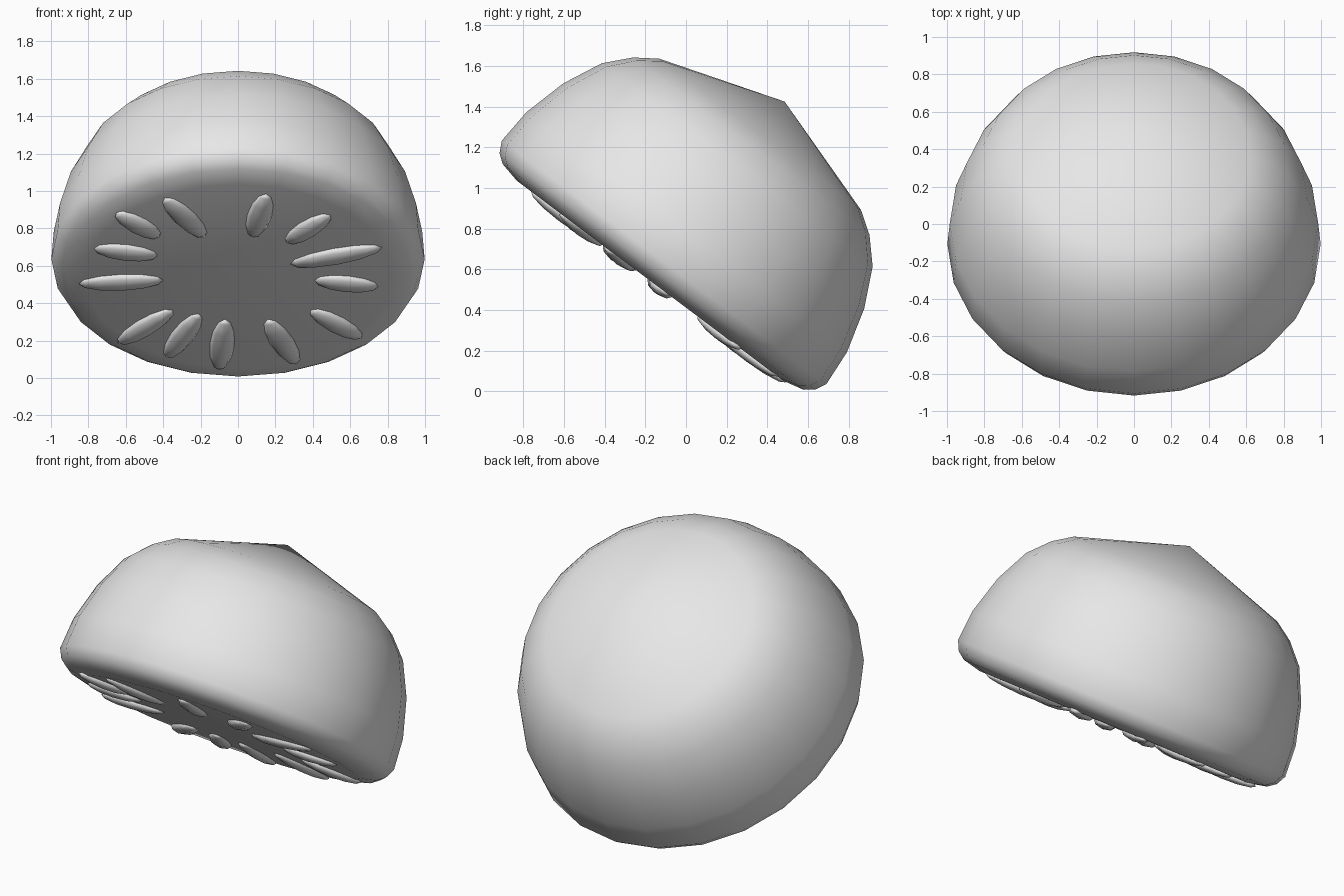
import bpy, bmesh, math
from mathutils import Matrix, Vector

if "Cube" in bpy.data.objects:
    bpy.data.objects.remove(bpy.data.objects["Cube"])

SIDES = 24
FACE = 0.33          # height of the cut face along the fruit's own axis
TILT = Matrix.Translation((0, -0.374, 0.28)) @ Matrix.Rotation(-math.radians(36.87), 4, 'X')

grey = bpy.data.materials.new("light grey")
grey.diffuse_color = (0.8, 0.8, 0.8, 1)
grey.use_nodes = True
grey.node_tree.nodes["Principled BSDF"].inputs["Base Color"].default_value = grey.diffuse_color


def add_object(name, bm):
    bmesh.ops.recalc_face_normals(bm, faces=bm.faces[:])
    for f in bm.faces:
        f.smooth = True
    me = bpy.data.meshes.new(name)
    bm.to_mesh(me)
    bm.free()
    me.materials.append(grey)
    ob = bpy.data.objects.new(name, me)
    bpy.context.collection.objects.link(ob)
    ob.matrix_world = TILT
    return ob


# Half fruit: profile (radius, height) spun around its tilted axis
profile = [(0, FACE), (0.82, FACE), (0.925, 0.354), (0.97, 0.388), (0.998, 0.444),
           (0.985, 0.628), (0.925, 0.85), (0.833, 1.043), (0.727, 1.158),
           (0.62, 1.231), (0, 1.432)]
bm = bmesh.new()
rings = []
for r, h in profile:
    if r == 0:
        rings.append([bm.verts.new((0, 0, h))] * SIDES)
    else:
        rings.append([bm.verts.new((r * math.sin(a), r * math.cos(a), h))
                      for a in (2 * math.pi * i / SIDES for i in range(SIDES))])
for lo, hi in zip(rings, rings[1:]):
    for i in range(SIDES):
        j = (i + 1) % SIDES
        quad = [lo[i], lo[j], hi[j], hi[i]]
        bm.faces.new(list(dict.fromkeys(quad)))
add_object("fruit_half", bm)

# Seeds: outer and inner tips as seen from the front (x, z)
seeds = [(-.65, .87, -.42, .74), (-.39, .95, -.18, .74), (.15, .97, .08, .74),
         (.49, .86, .26, .71), (.77, .685, .28, .595), (.75, .475, .41, .51),
         (.66, .20, .39, .35), (.31, .06, .16, .30), (-.10, .03, -.07, .30),
         (-.38, .095, -.21, .33), (-.64, .17, -.35, .35), (-.85, .49, -.40, .51),
         (-.77, .68, -.43, .64)]
for n, (x1, z1, x2, z2) in enumerate(seeds):
    # project the tips onto the cut face
    a = Vector((x1, (0.53 - z1) / 0.6, FACE))
    b = Vector((x2, (0.53 - z2) / 0.6, FACE))
    d = b - a
    place = (Matrix.Translation((a + b) / 2)
             @ Matrix.Rotation(math.atan2(d.y, d.x), 4, 'Z')
             @ Matrix.Diagonal((d.length / 2, 0.066, 0.034, 1))
             @ Matrix.Rotation(math.pi / 2, 4, 'Y'))
    bm = bmesh.new()
    bmesh.ops.create_uvsphere(bm, u_segments=8, v_segments=6, radius=1, matrix=place)
    add_object(f"seed_{n + 1}", bm)
